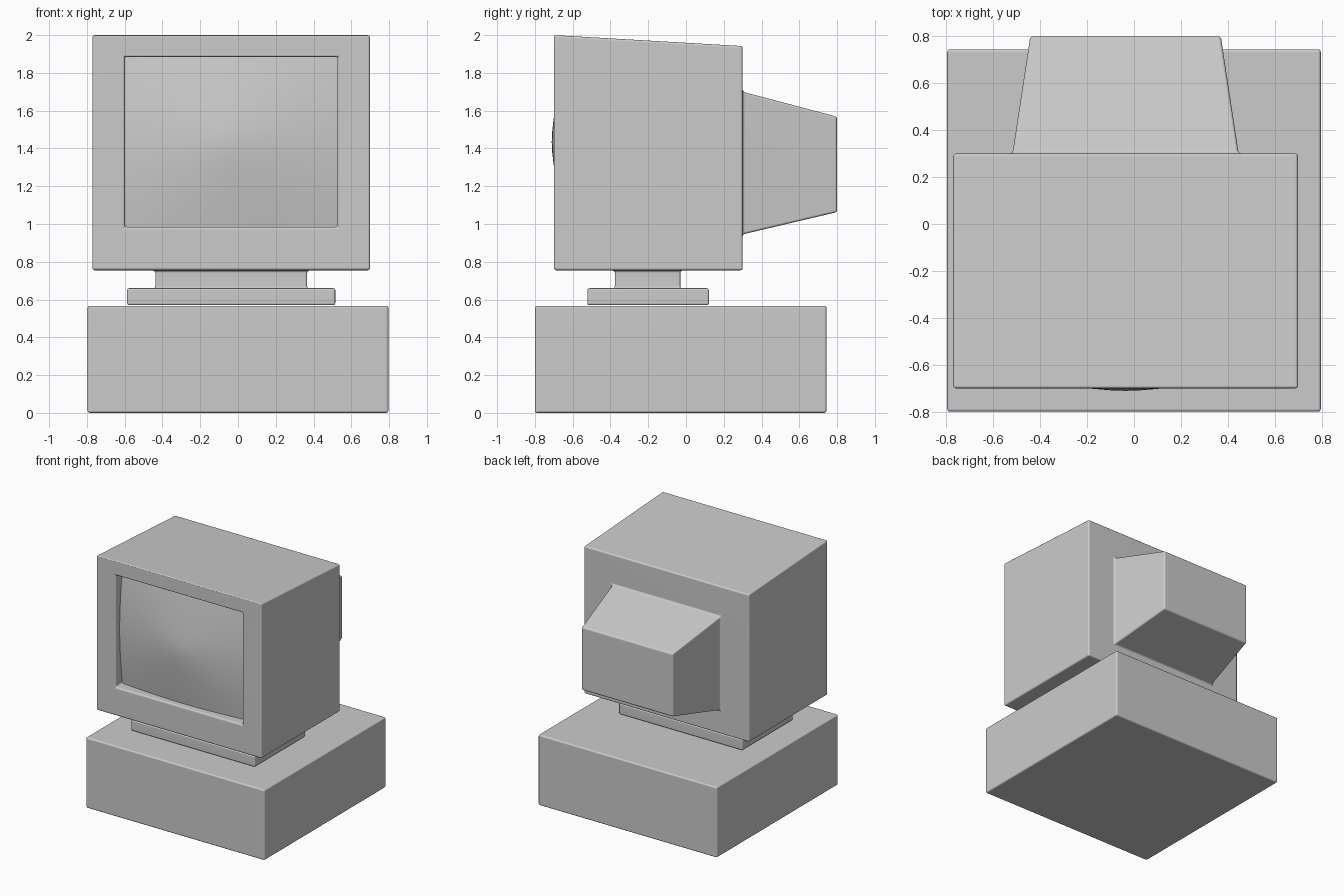
import bpy
import bmesh

if "Cube" in bpy.data.objects:
    bpy.data.objects.remove(bpy.data.objects["Cube"])

CX = -0.036  # monitor and stand sit slightly left of centre


def finish(name, bm, bevel=0.012):
    bmesh.ops.recalc_face_normals(bm, faces=bm.faces)
    mesh = bpy.data.meshes.new(name)
    bm.to_mesh(mesh)
    bm.free()
    ob = bpy.data.objects.new(name, mesh)
    bpy.context.collection.objects.link(ob)
    for p in mesh.polygons:
        p.use_smooth = True
    if bevel:
        m = ob.modifiers.new("soft_edges", 'BEVEL')
        m.width = bevel
        m.segments = 3
        m.limit_method = 'ANGLE'
        m.angle_limit = 0.5
        n = ob.modifiers.new("flat_shading", 'WEIGHTED_NORMAL')
        n.keep_sharp = True
    return ob


def loft(name, rings, cap_start=True):
    """Bridge a chain of four-cornered rings and cap the ends."""
    bm = bmesh.new()
    loops = [[bm.verts.new(c) for c in ring] for ring in rings]
    for a, b in zip(loops, loops[1:]):
        for i in range(4):
            j = (i + 1) % 4
            bm.faces.new((a[i], a[j], b[j], b[i]))
    bm.faces.new(loops[-1])
    if cap_start:
        bm.faces.new(loops[0])
    return finish(name, bm)


def level(cx, hx, y0, y1, z):
    return [(cx - hx, y0, z), (cx + hx, y0, z), (cx + hx, y1, z), (cx - hx, y1, z)]


def upright(hx, z0, z1, y):
    return [(CX - hx, y, z0), (CX + hx, y, z0), (CX + hx, y, z1), (CX - hx, y, z1)]


# Desktop case
loft("computer_case", [level(0, 0.796, -0.80, 0.744, 0), level(0, 0.796, -0.80, 0.744, 0.567)])

# Stand: plate, neck, and flange meeting the monitor underside
loft("monitor_stand", [
    level(CX, 0.551, -0.522, 0.122, 0.57),
    level(CX, 0.551, -0.522, 0.122, 0.66),
    level(CX, 0.402, -0.377, -0.03, 0.66),
    level(CX, 0.402, -0.377, -0.03, 0.753),
    level(CX, 0.43, -0.405, -0.002, 0.753),
    level(CX, 0.43, -0.405, -0.002, 0.775)])

# Monitor shell: recess, bezel, body, tapered tube housing
loft("monitor_shell", [
    upright(0.563, 0.985, 1.885, -0.59),
    upright(0.563, 0.985, 1.885, -0.70),
    upright(0.735, 0.755, 2.0, -0.70),
    upright(0.735, 0.755, 1.942, 0.30),
    upright(0.482, 0.945, 1.70, 0.30),
    upright(0.406, 1.063, 1.568, 0.80)], cap_start=False)

# Bulging screen
bm = bmesh.new()
bmesh.ops.create_grid(bm, x_segments=16, y_segments=16, size=1)
for v in bm.verts:
    u, w = v.co.x, v.co.y
    r = (u * u + w * w + 0.01) ** 0.5 - 0.1
    v.co = (CX + 0.565 * u, -0.711 + 0.07 * r ** 1.15, 1.435 + 0.452 * w)
screen = finish("screen", bm, 0)
if screen.data.polygons[0].normal.y > 0:
    screen.data.flip_normals()
